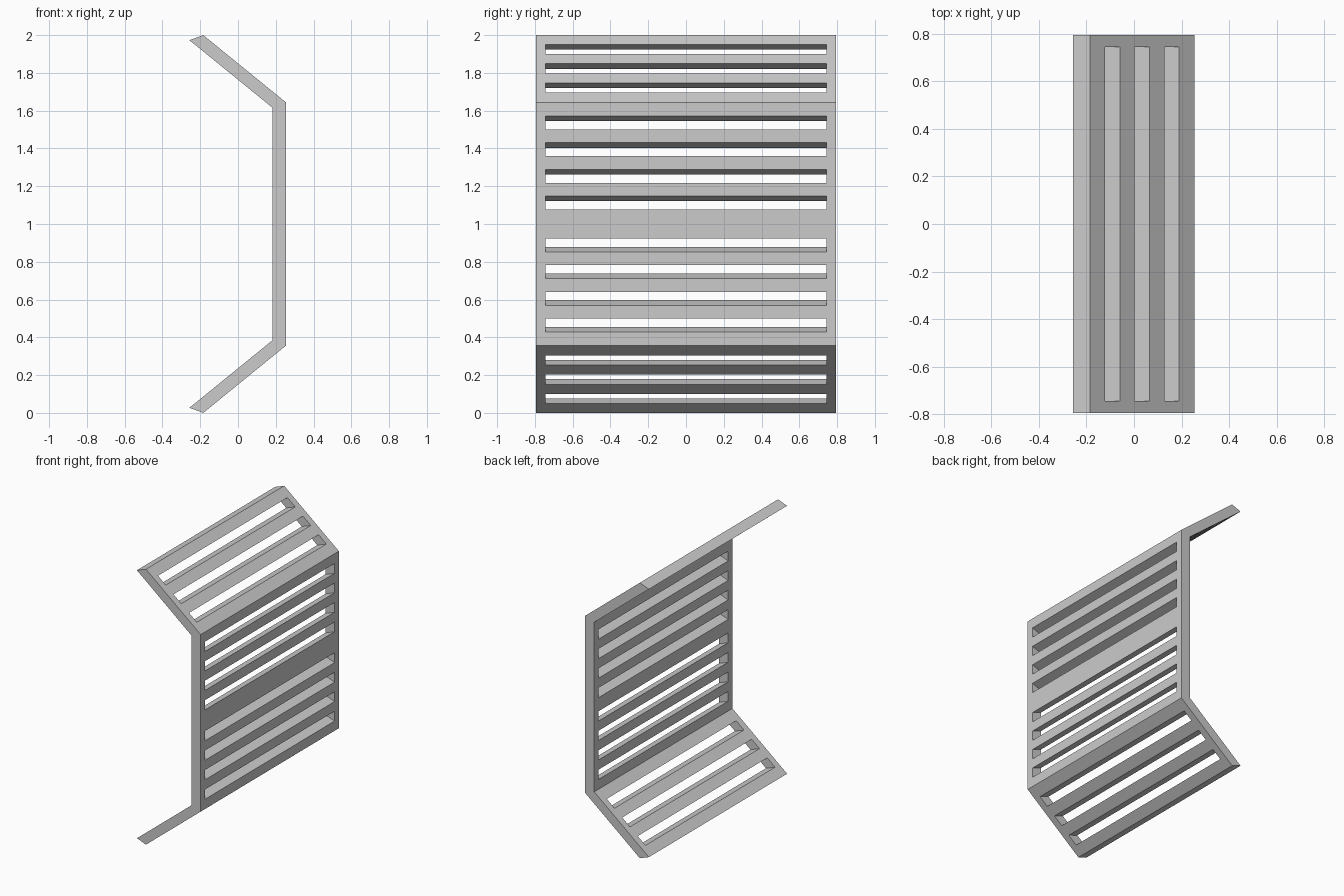
import bpy, bmesh
from mathutils import Vector

if "Cube" in bpy.data.objects:
    bpy.data.objects.remove(bpy.data.objects["Cube"])

HALF_W, SLOT_W = 0.793, 0.743      # half width of panel and of its slots
X_OUT, Z_BEND, X_END = 0.255, 1.643, -0.184
DX, DZ = -0.073, -0.027            # direction the thickness (and slots) run


def outer_x(z):
    """Outer profile: sloped flange above the bend, upright below it."""
    if z <= Z_BEND:
        return X_OUT
    return X_OUT + (X_END - X_OUT) * (z - Z_BEND) / (2.0 - Z_BEND)


# Stations down the upper half: (height, is the band below it a slot)
stations = [(2.0, False)]
for i in range(3):                 # flange slots
    top = 1.950 - 0.1015 * i
    stations += [(top, True), (top - 0.051, False)]
stations.append((Z_BEND, False))
for i in range(4):                 # upright slots
    top = 1.572 - 0.1415 * i
    stations += [(top, True), (top - 0.071, False)]

# Mirror to the lower half
heights = [z for z, _ in stations]
slots = [s for _, s in stations]
heights += [2.0 - z for z in reversed(heights)]
slots += list(reversed(slots[:-1]))

# Outer sheet as a grid with the slot cells left open
bm = bmesh.new()
columns = [-HALF_W, -SLOT_W, SLOT_W, HALF_W]
rows = [[bm.verts.new((outer_x(max(z, 2.0 - z)), y, z)) for y in columns]
        for z in heights]
for r, slot in enumerate(slots):
    for c in range(3):
        if not (slot and c == 1):
            bm.faces.new((rows[r][c], rows[r + 1][c],
                          rows[r + 1][c + 1], rows[r][c + 1]))

# Thickness, slanting toward mid height on the inside
result = bmesh.ops.extrude_face_region(bm, geom=bm.faces[:],
                                       use_keep_orig=True)
for v in result["geom"]:
    if isinstance(v, bmesh.types.BMVert):
        v.co += Vector((DX, 0, DZ if v.co.z > 1 else -DZ))
bmesh.ops.recalc_face_normals(bm, faces=bm.faces[:])

mesh = bpy.data.meshes.new("slatted_panel")
bm.to_mesh(mesh)
bm.free()
bpy.context.collection.objects.link(
    bpy.data.objects.new("slatted_panel", mesh))
